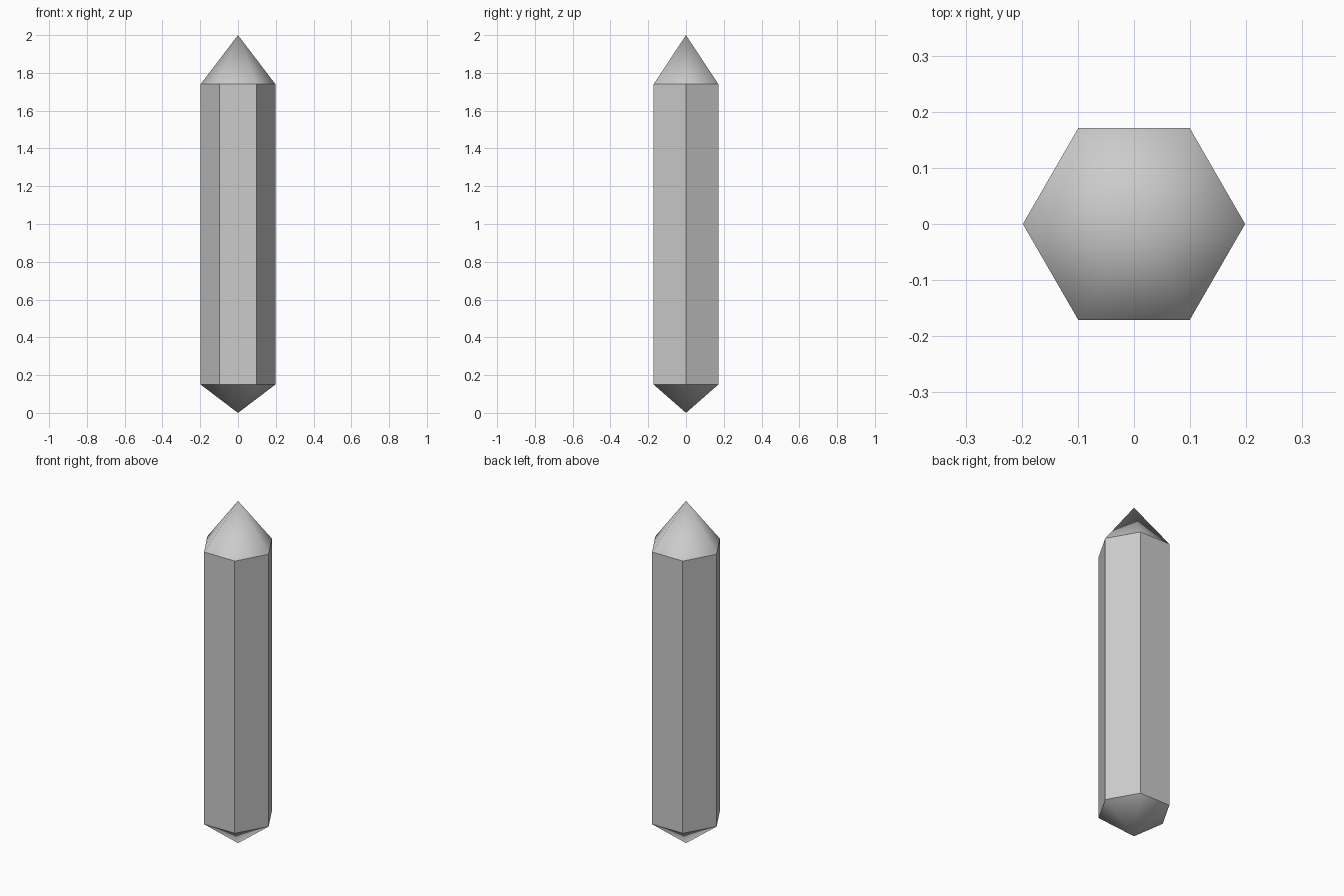
import bpy, bmesh
from math import cos, sin, pi

if "Cube" in bpy.data.objects:
    bpy.data.objects.remove(bpy.data.objects["Cube"])

SIDES, RADIUS = 6, 0.198
Z_LOW, Z_HIGH, Z_TOP = 0.15, 1.74, 2.0

bm = bmesh.new()


def ring(z):
    return [bm.verts.new((RADIUS * cos(2 * pi * i / SIDES),
                          RADIUS * sin(2 * pi * i / SIDES), z))
            for i in range(SIDES)]


low, high = ring(Z_LOW), ring(Z_HIGH)
bottom_tip = bm.verts.new((0, 0, 0))
top_tip = bm.verts.new((0, 0, Z_TOP))

for i in range(SIDES):
    j = (i + 1) % SIDES
    # flat hexagonal shaft
    shaft = bm.faces.new((low[i], low[j], high[j], high[i]))
    for edge in shaft.edges:
        edge.smooth = False
    # smooth pointed ends
    for tip in ((high[i], high[j], top_tip), (low[j], low[i], bottom_tip)):
        bm.faces.new(tip).smooth = True

mesh = bpy.data.meshes.new("crystal")
bm.to_mesh(mesh)
bm.free()
bpy.context.collection.objects.link(bpy.data.objects.new("crystal", mesh))
